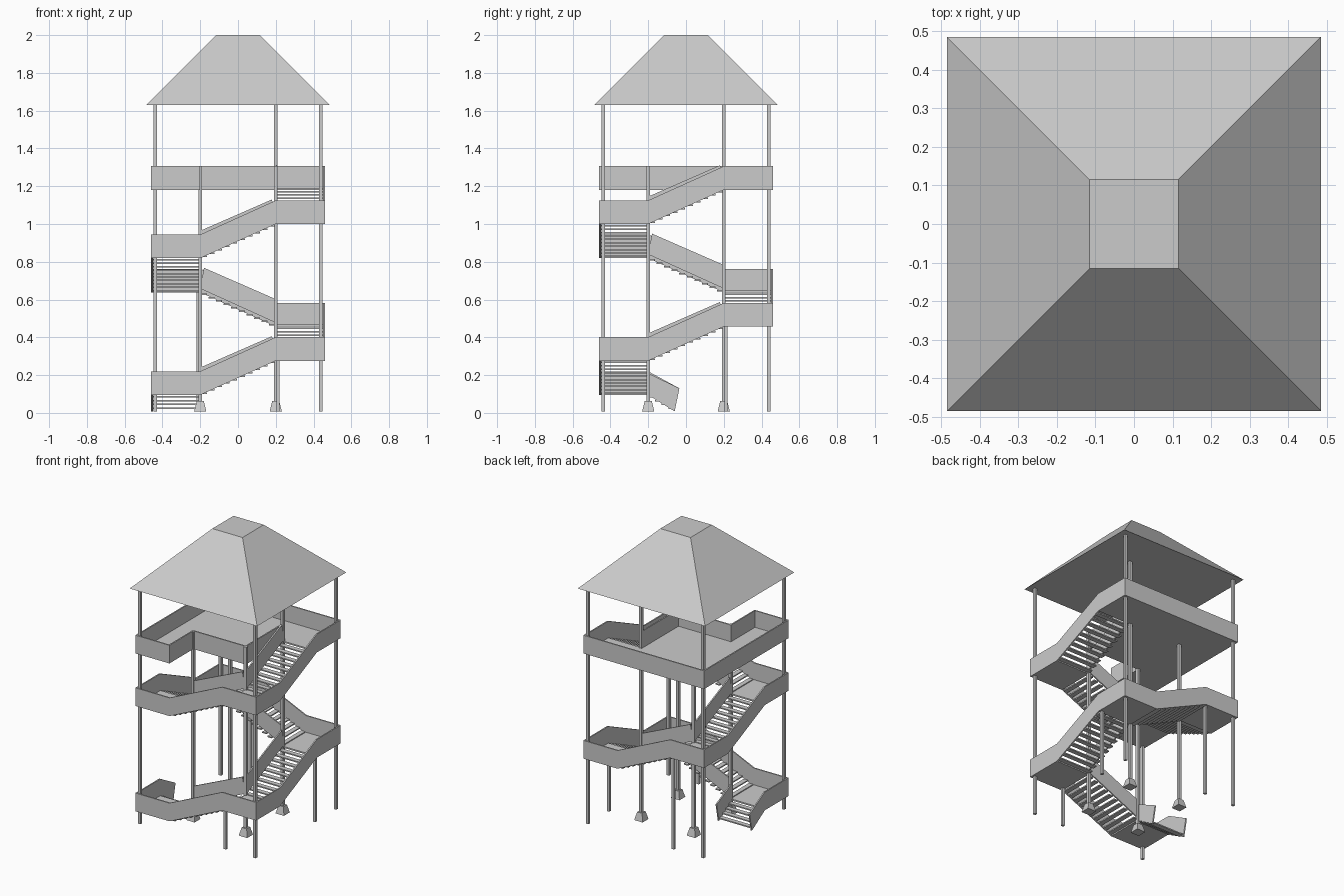
import bpy, bmesh, math
from mathutils import Matrix, Vector

cube = bpy.data.objects.get("Cube")
if cube:
    bpy.data.objects.remove(cube, do_unlink=True)

grey = bpy.data.materials.new("plain grey")
grey.use_nodes = True
GREY = (0.6, 0.6, 0.6, 1)
grey.diffuse_color = GREY
grey.node_tree.nodes["Principled BSDF"].inputs["Base Color"].default_value = GREY

IN, OUT = 0.2, 0.46          # inner and outer edge of the stair ring
BASE, RISE, WALL = 0.095, 0.181, 0.125
THICK = 0.009


def finish(bm, name, turns=0):
    """Turn the mesh by quarter turns about z and make it an object."""
    bm.transform(Matrix.Rotation(turns * math.pi / 2, 4, "Z"))
    bmesh.ops.recalc_face_normals(bm, faces=bm.faces)
    mesh = bpy.data.meshes.new(name)
    bm.to_mesh(mesh)
    bm.free()
    mesh.materials.append(grey)
    ob = bpy.data.objects.new(name, mesh)
    bpy.context.collection.objects.link(ob)
    return ob


def add_box(bm, x, y, z):
    """Box from three (low, high) ranges."""
    lo, hi = Vector((x[0], y[0], z[0])), Vector((x[1], y[1], z[1]))
    m = Matrix.Translation((lo + hi) / 2) @ Matrix.Diagonal((*(hi - lo), 1))
    bmesh.ops.create_cube(bm, size=1, matrix=m)


def box(name, x, y, z, turns=0):
    bm = bmesh.new()
    add_box(bm, x, y, z)
    return finish(bm, name, turns)


def panel(name, outline, y, turns):
    """Thin upright board from an (x, z) outline, set at depth y."""
    bm = bmesh.new()
    face = bm.faces.new([bm.verts.new((x, y, z)) for x, z in outline])
    new = bmesh.ops.extrude_face_region(bm, geom=[face])["geom"]
    bmesh.ops.translate(bm, vec=(0, THICK, 0),
                        verts=[v for v in new if isinstance(v, bmesh.types.BMVert)])
    return finish(bm, name, turns)


def treads(name, start, end, z0, z1, count, turns):
    """Row of open planks between two (x, z) ends."""
    bm = bmesh.new()
    for j in range(count):
        t = (j + 0.5) / count
        x, z = start + (end - start) * t, z0 + (z1 - z0) * t
        add_box(bm, (x - 0.016, x + 0.016), (-OUT + THICK, -IN), (z - 0.004, z + 0.004))
    return finish(bm, name, turns)


def frustum(name, x, y, z0, z1, half0, half1):
    bm = bmesh.new()
    d = math.sqrt(2)
    bmesh.ops.create_cone(bm, cap_ends=True, segments=4, radius1=half0 * d,
                          radius2=half1 * d, depth=z1 - z0,
                          matrix=Matrix.Translation((x, y, (z0 + z1) / 2))
                          @ Matrix.Rotation(math.pi / 4, 4, "Z"))
    return finish(bm, name)


# Six flights winding up the four sides, each with the landing at its foot
for i in range(6):
    a, b = BASE + RISE * i, BASE + RISE * (i + 1)
    box(f"landing_{i + 1}", (-OUT, -IN), (-OUT, -IN), (a, a + 0.01), i)
    panel(f"outer_side_{i + 1}",
          [(-OUT, a), (-IN, a), (IN, b), (OUT, b), (OUT, b + WALL),
           (IN, b + WALL), (-IN, a + WALL), (-OUT, a + WALL)], -OUT, i)
    panel(f"inner_side_{i + 1}",
          [(-IN, a + 0.02), (IN, b + 0.02), (IN - 0.02, b + 0.13),
           (-IN, a + 0.145)], -IN - THICK, i)
    treads(f"treads_{i + 1}", -IN, IN, a, b, 10, i)

# Short entry flight down to the ground
top = BASE + WALL
panel("entry_outer_side", [(0.06, 0.008), (IN, BASE), (OUT, BASE), (OUT, top),
                           (IN, top), (0.035, 0.13)], -OUT, -1)
panel("entry_inner_side", [(0.06, 0.008), (IN, BASE), (IN, top - 0.01),
                           (0.035, 0.13)], -IN - THICK, -1)
treads("entry_treads", 0.06, IN, 0.015, BASE, 4, -1)

# Lookout platform: main floor, front corner bay and stair head
deck = BASE + RISE * 6
floor = (deck, deck + 0.01)
box("platform_floor", (-OUT, IN), (-IN, OUT), floor)
box("platform_bay_floor", (-OUT, -IN), (-OUT, -IN), floor)
box("platform_stair_head", (IN, OUT), (IN, OUT), floor)

# Parapets round the platform
rail = (deck, deck + WALL)
box("parapet_back", (-OUT, OUT), (OUT - THICK, OUT), rail)
box("parapet_left", (-OUT, THICK - OUT), (-OUT, OUT), rail)
box("parapet_bay_front", (-OUT, -IN), (-OUT, THICK - OUT), rail)
box("parapet_bay_side", (-IN - THICK, -IN), (-OUT, -IN), rail)
box("parapet_front", (-IN, IN), (-IN, THICK - IN), rail)
box("parapet_stair_side", (IN - THICK, IN), (-IN, IN), rail)


def post(name, x, y, height, half=0.009):
    box(name, (x - half, x + half), (y - half, y + half), (0.008, height))


# Corner posts up to the roof, inner posts on footings
EAVES, C = 1.63, 0.438
for sx, side in ((-1, "right"), (1, "left")):
    for sy, end in ((-1, "front"), (1, "back")):
        post(f"corner_post_{end}_{side}", sx * C, sy * C, EAVES)
        height = EAVES if sx > 0 and sy > 0 else (rail[1] if sy < 0 else deck)
        post(f"inner_post_{end}_{side}", sx * IN, sy * IN, height, 0.01)
        frustum(f"footing_{end}_{side}", sx * IN, sy * IN, 0.008, 0.062, 0.032, 0.019)

# Props beneath the lower landings
post("prop_front", 0.212, -C, BASE + RISE)
post("prop_left", C, 0.212, BASE + RISE * 2)
post("prop_back", -0.212, C, BASE + RISE * 3)

# Hipped roof with a flat top
frustum("roof", 0, 0, EAVES, 2.0, 0.485, 0.115)
